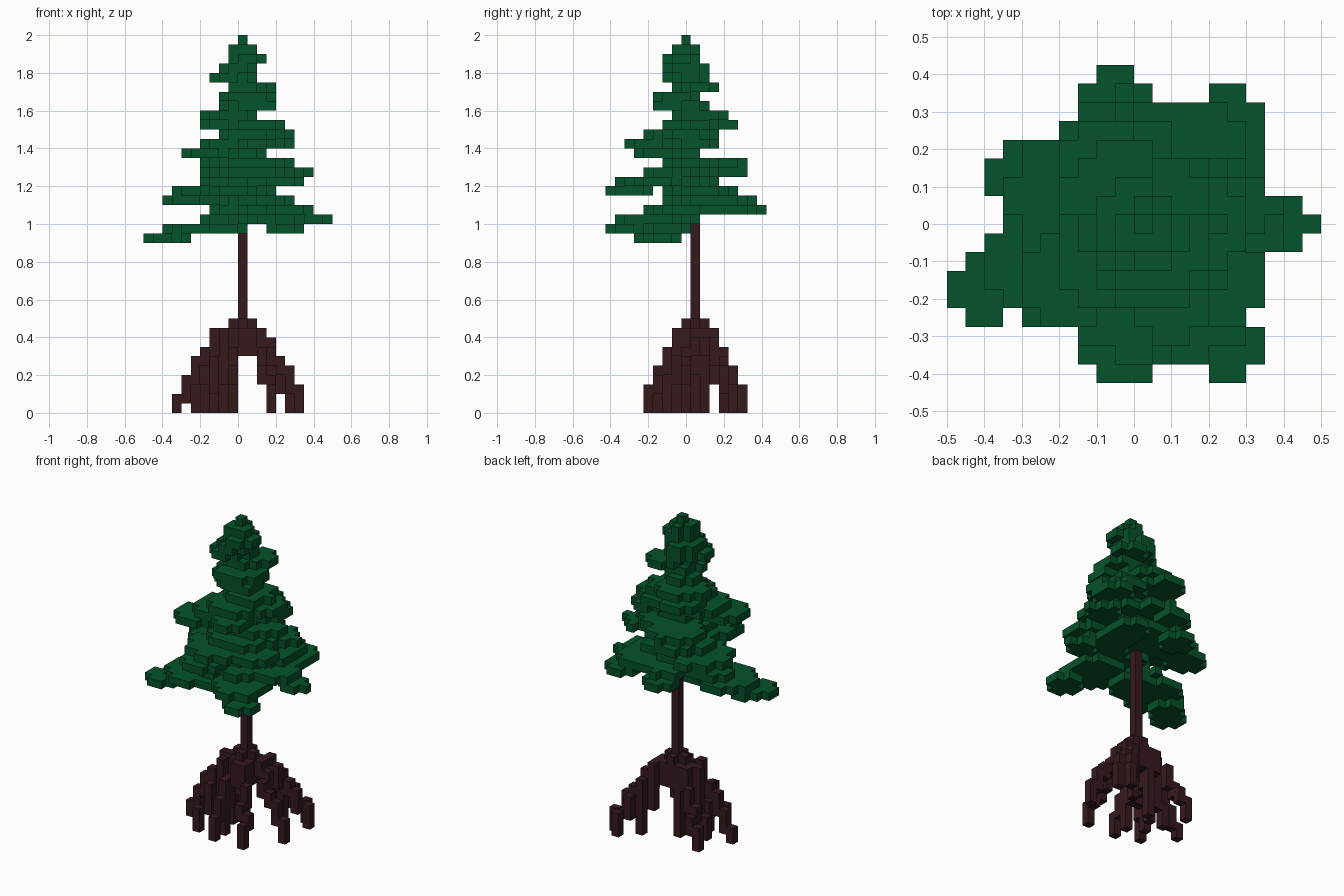
import bpy, bmesh
from math import hypot
from mathutils import Vector

if "Cube" in bpy.data.objects:
    bpy.data.objects.remove(bpy.data.objects["Cube"], do_unlink=True)

S = 0.05            # block size
AXIS = 0.025        # x of the tree's axis

# Bough layers from the tip up: share of the reach, change of radius
LONG = ((1, 0), (0.58, 0.065), (0.32, 0.01), (0.1, -0.02))
SHORT = ((1, 0), (0.45, 0.035), (0.1, -0.02))


def make_material(name, rgb):
    mat = bpy.data.materials.new(name)
    mat.use_nodes = True
    mat.diffuse_color = (*rgb, 1)
    bsdf = next(n for n in mat.node_tree.nodes if n.type == 'BSDF_PRINCIPLED')
    bsdf.inputs["Base Color"].default_value = (*rgb, 1)
    bsdf.inputs["Roughness"].default_value = 0.9
    return mat


def disc(cells, x, y, k, r):
    """Fill every block of layer k whose centre lies within r of (x, y)."""
    for i in range(-10, 10):
        for j in range(-8, 9):
            if hypot((i + 0.5) * S - x, j * S - y) <= r + 0.001:
                cells.add((i, j, k))


def branch(cells, x, y, k, r):
    """Drooping bough: small tip, broad middle, narrowing up to the axis."""
    layers = LONG if hypot(x - AXIS, y) > 0.27 else SHORT
    for s, (f, grow) in enumerate(layers):
        disc(cells, AXIS + (x - AXIS) * f, y * f, k + s, r + grow)


def root(cells, x, y):
    """Thin stepped root running from under the trunk down to the ground."""
    for k in range(9):
        f = (1 - k / 10) ** 0.8
        i = round((AXIS + (x - AXIS) * f) / S - 0.5)
        j = round((0.05 + (y - 0.05) * f) / S)
        cells.update({(i, j, k), (i, j, min(k + 1, 8))})


def build(name, cells, mat):
    """Turn a set of blocks into one mesh made of its outer faces only."""
    bm = bmesh.new()
    verts = {}
    for cell in sorted(cells):
        c = Vector(cell)
        for axis in range(3):
            for side in (0, 1):
                step = Vector((0, 0, 0))
                step[axis] = 2 * side - 1
                if tuple(int(v) for v in c + step) in cells:
                    continue
                u, w = (axis + 1) % 3, (axis + 2) % 3
                ring = []
                for a, b in ((0, 0), (1, 0), (1, 1), (0, 1)):
                    p = c.copy()
                    p[axis] += side
                    p[u] += a
                    p[w] += b
                    key = tuple(p)
                    if key not in verts:
                        verts[key] = bm.verts.new((p.x * S, (p.y - 0.5) * S, p.z * S))
                    ring.append(verts[key])
                bm.faces.new(ring if side else ring[::-1])
    mesh = bpy.data.meshes.new(name)
    bm.to_mesh(mesh)
    bm.free()
    mesh.materials.append(mat)
    obj = bpy.data.objects.new(name, mesh)
    bpy.context.collection.objects.link(obj)


green = make_material("needle green", (0.0013, 0.085, 0.024))
brown = make_material("bark brown", (0.037, 0.010, 0.012))

# Trunk: one block wide, reaching up into the foliage
trunk = {(0, 1, k) for k in range(10, 22)}
build("trunk", trunk, brown)

# Foliage: slim core, then boughs as tip x, tip y, tip layer, radius
needles = set()
for layer in range(22, 40):
    disc(needles, AXIS, 0, layer, 0.08 - (layer - 20) * 0.0017)
BOUGHS = (
    (-0.4, -0.175, 18, 0.1), (0.25, -0.325, 19, 0.1), (0.4, 0, 20, 0.08),
    (-0.05, 0.325, 21, 0.1), (0.25, 0.275, 21, 0.1), (-0.275, 0.125, 22, 0.115),
    (-0.025, -0.3, 23, 0.115), (0.225, -0.15, 24, 0.115), (0.275, 0.05, 25, 0.11),
    (-0.175, -0.15, 27, 0.115), (0.1, -0.2, 28, 0.115), (-0.09, 0.16, 30, 0.115),
    (0.1, -0.1, 32, 0.1),
)
for bough in BOUGHS:
    branch(needles, *bough)

# Flat needle pads that fill out the boughs and shape the crown
PADS = (
    (-0.35, -0.125, 18, 0.1), (-0.075, -0.1, 19, 0.115), (0.25, 0.2, 21, 0.1),
    (-0.08, 0.24, 25, 0.1), (-0.03, 0.14, 26, 0.165), (0.19, 0.05, 28, 0.115),
    (0.125, 0, 29, 0.165), (0.1, 0, 30, 0.13), (0.1, 0.075, 34, 0.1),
    (0, 0.025, 35, 0.1), (-0.05, -0.025, 35, 0.1), (0, 0, 36, 0.105),
    (0.05, -0.025, 37, 0.1), (0.025, -0.025, 38, 0.06),
)
for pad in PADS:
    disc(needles, *pad)
build("foliage", needles - trunk, green)

# Roots: small crown under the trunk, spreading into separate legs
roots = set()
for layer in range(6, 10):
    disc(roots, AXIS, 0.05, layer, 0.055 + (9 - layer) * 0.014)
TIPS = (
    (-0.325, 0), (-0.175, -0.15), (-0.125, -0.05), (-0.025, -0.2), (-0.025, -0.1),
    (0.175, -0.2), (0.325, 0), (0.325, 0.25), (0.275, 0.3), (0.175, 0.2),
    (-0.025, 0.1), (-0.225, 0.2), (-0.175, 0.05), (-0.075, 0.05),
)
for tip in TIPS:
    root(roots, *tip)
build("roots", roots, brown)
